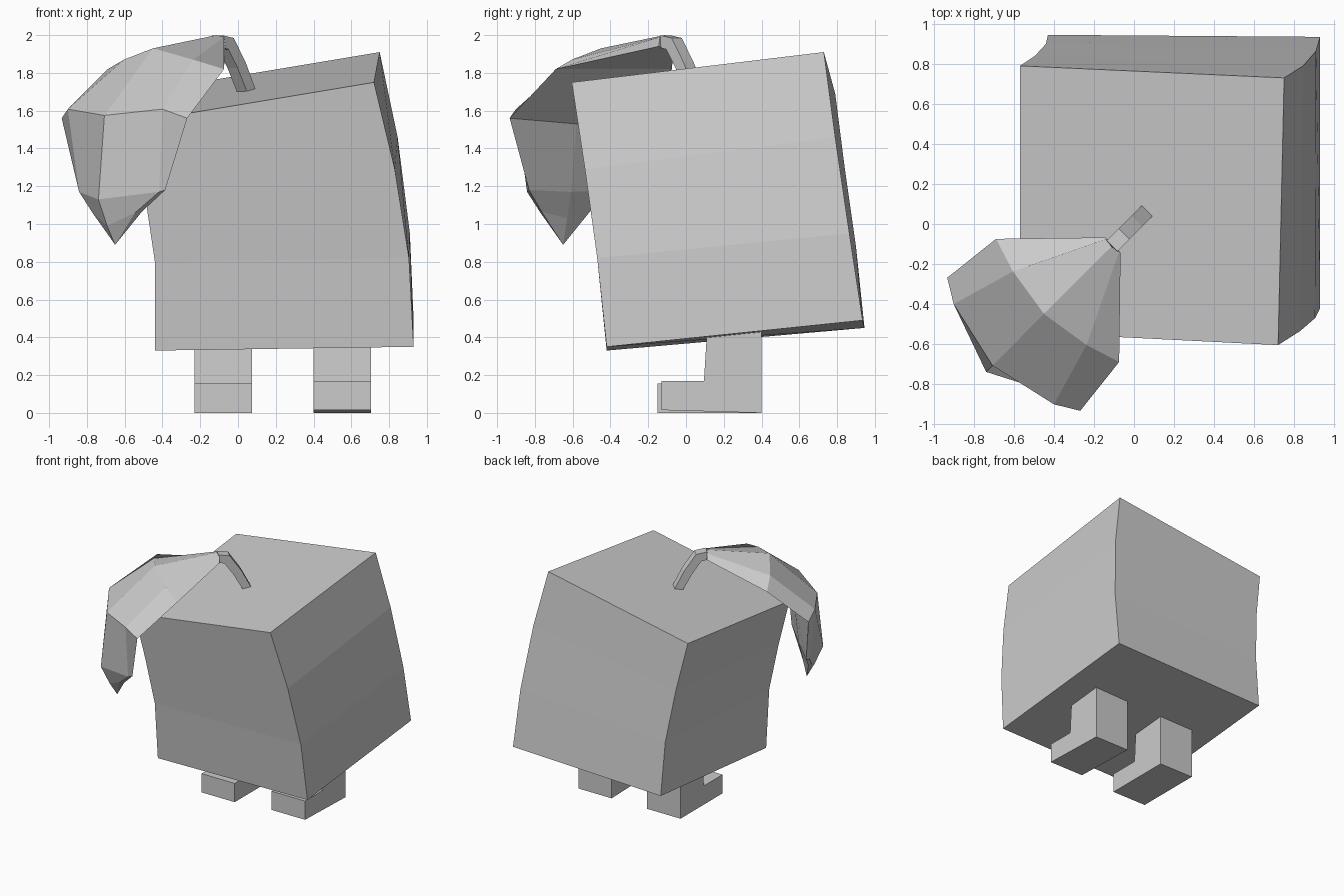
import bpy, bmesh, math

if "Cube" in bpy.data.objects:
    bpy.data.objects.remove(bpy.data.objects["Cube"])

R2 = math.sqrt(2)


def loft(name, rings):
    """Skin equal-length closed rings and cap both ends."""
    bm = bmesh.new()
    rows = [[bm.verts.new(p) for p in ring] for ring in rings]
    n = len(rows[0])
    for a, b in zip(rows, rows[1:]):
        for i in range(n):
            j = (i + 1) % n
            bm.faces.new((a[i], a[j], b[j], b[i]))
    bm.faces.new(rows[0][::-1])
    bm.faces.new(rows[-1])
    bmesh.ops.remove_doubles(bm, verts=bm.verts, dist=0.0005)
    bmesh.ops.recalc_face_normals(bm, faces=bm.faces)
    mesh = bpy.data.meshes.new(name)
    bm.to_mesh(mesh)
    bm.free()
    obj = bpy.data.objects.new(name, mesh)
    bpy.context.collection.objects.link(obj)
    return obj


def diagonal(s, w, z):
    """Leaf frame: s runs toward the front-left, w runs across the leaf."""
    return (-(s + w) / R2, -(s - w) / R2, z)


# Bent block body: rings from bottom to top (front-left, front-right, back-right, back-left)
loft("body", [
    [(-0.44, -0.42, 0.33), (0.93, -0.42, 0.35), (0.93, 0.935, 0.49), (-0.43, 0.945, 0.45)],
    [(-0.44, -0.46, 0.80), (0.905, -0.47, 0.82), (0.91, 0.865, 0.95), (-0.44, 0.90, 0.88)],
    [(-0.495, -0.505, 1.17), (0.83, -0.535, 1.29), (0.845, 0.79, 1.46), (-0.495, 0.84, 1.30)],
    [(-0.57, -0.54, 1.535), (0.72, -0.605, 1.75), (0.75, 0.73, 1.91), (-0.57, 0.79, 1.69)],
])

# L-shaped legs with feet pointing forward
for name, x0, toe, lift in (("left_leg", -0.23, -0.15, 0.0), ("right_leg", 0.40, -0.13, 0.015)):
    profile = [(0.40, 0.0), (0.40, 0.43), (0.11, 0.41), (0.095, 0.155 + lift),
               (toe, 0.155 + lift), (toe, lift)]
    loft(name, [[(x, y, z) for y, z in profile] for x in (x0, x0 + 0.305)])

# Drooping leaf: edge (s, w, z), shoulder (s, w, z), outer ridge (s, z), inner ridge (s, z)
leaf_rows = [
    ((0.15, 0.055, 1.94), (0.15, 0.045, 1.99), (0.16, 2.0), (0.14, 1.93)),
    ((0.54, 0.435, 1.82), (0.595, 0.26, 1.87), (0.636, 1.93), (0.52, 1.82)),
    ((0.85, 0.47, 1.56), (0.92, 0.354, 1.608), (1.0, 1.575), (0.82, 1.53)),
    ((0.86, 0.315, 1.18), (0.89, 0.30, 1.17), (1.045, 1.13), (0.86, 1.17)),
    ((0.90, 0.18, 1.065), (0.93, 0.16, 1.06), (0.98, 0.99), (0.89, 1.03)),
    ((0.92, 0.0, 0.89), (0.92, 0.0, 0.89), (0.92, 0.89), (0.92, 0.89)),
]
rings = []
for (es, ew, ez), (ms, mw, mz), (cs, cz), (hs, hz) in leaf_rows:
    rings.append([diagonal(es, ew, ez), diagonal(ms, mw, mz), diagonal(cs, 0, cz),
                  diagonal(ms, -mw, mz), diagonal(es, -ew, ez), diagonal(hs, 0, hz)])
# the last ring is a single point, so close the tip as a fan
bm_leaf = bmesh.new()
rows = [[bm_leaf.verts.new(p) for p in r] for r in rings[:-1]]
tip = bm_leaf.verts.new(rings[-1][0])
for i in range(6):
    j = (i + 1) % 6
    for a, b in zip(rows, rows[1:]):
        bm_leaf.faces.new((a[i], a[j], b[j], b[i]))
    bm_leaf.faces.new((rows[-1][i], rows[-1][j], tip))
bm_leaf.faces.new(rows[0][::-1])
bmesh.ops.recalc_face_normals(bm_leaf, faces=bm_leaf.faces)
leaf_mesh = bpy.data.meshes.new("leaf")
bm_leaf.to_mesh(leaf_mesh)
bm_leaf.free()
bpy.context.collection.objects.link(bpy.data.objects.new("leaf", leaf_mesh))

# Square stem: centre (s, z) and thickness direction (ds, dz)
stem = [(-0.065, 1.70, 0.03, -0.01), (0.01, 1.84, 0.03, -0.015),
        (0.09, 1.955, 0.02, -0.03), (0.16, 1.967, 0.005, -0.032)]
loft("stem", [[diagonal(s - ds, 0.038, z - dz), diagonal(s - ds, -0.038, z - dz),
               diagonal(s + ds, -0.038, z + dz), diagonal(s + ds, 0.038, z + dz)]
              for s, z, ds, dz in stem])
